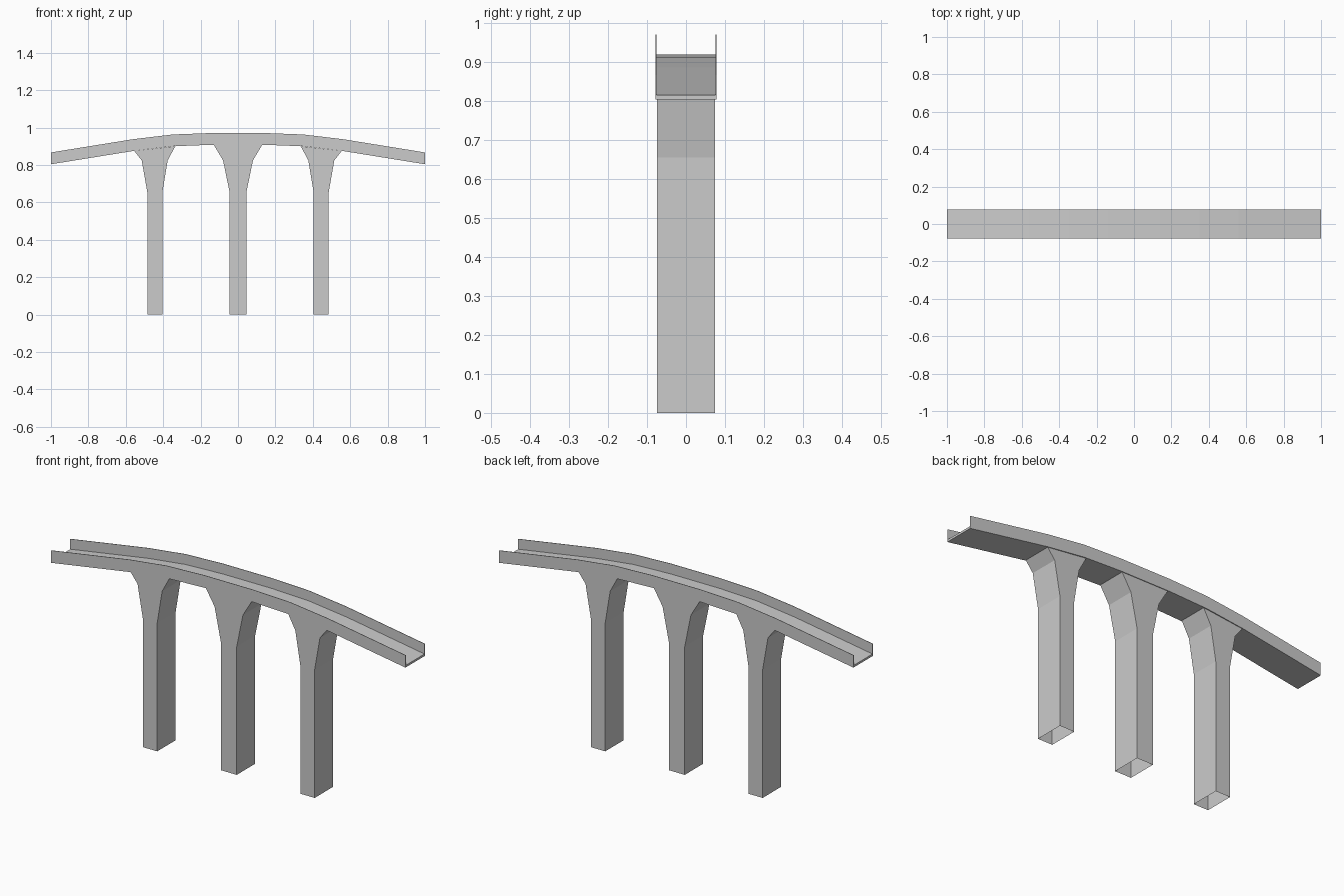
import bpy
import bmesh

if "Cube" in bpy.data.objects:
    bpy.data.objects.remove(bpy.data.objects["Cube"])

# Underside line of the deck, right half (x, z)
HALF = [(0.14, 0.908), (0.35, 0.900), (0.56, 0.875), (1.0, 0.804)]
STATIONS = [(-x, z) for x, z in reversed(HALF)] + HALF


def finish(name, bm):
    bmesh.ops.recalc_face_normals(bm, faces=bm.faces)
    mesh = bpy.data.meshes.new(name)
    bm.to_mesh(mesh)
    bm.free()
    obj = bpy.data.objects.new(name, mesh)
    bpy.context.collection.objects.link(obj)
    return obj


def loft(name, rings, cap):
    """Join closed rings of points with quads, optionally capping the ends."""
    bm = bmesh.new()
    loops = [[bm.verts.new(p) for p in ring] for ring in rings]
    for a, b in zip(loops, loops[1:]):
        n = len(a)
        for i in range(n):
            j = (i + 1) % n
            bm.faces.new((a[i], a[j], b[j], b[i]))
    if cap:
        bm.faces.new(loops[0])
        bm.faces.new(loops[-1])
    return finish(name, bm)


# Roadway: thin U-shaped channel with upright parapets, swept along the arch
OUT, IN, FLOOR, TOP = 0.078, 0.0755, 0.011, 0.063
SECTION = [(-OUT, 0), (OUT, 0), (OUT, TOP), (IN, TOP),
           (IN, FLOOR), (-IN, FLOOR), (-IN, TOP), (-OUT, TOP)]
loft("deck_with_parapets",
     [[(x, y, z + dz) for y, dz in SECTION] for x, z in STATIONS], True)


# Piers: hollow open shafts flaring up to the deck
def pier(name, levels, flip=1):
    w = 0.0745
    rings = []
    for x0, z0, x1, z1 in levels:
        x0, x1 = x0 * flip, x1 * flip
        rings.append([(x0, -w, z0), (x1, -w, z1), (x1, w, z1), (x0, w, z0)])
    return loft(name, rings, False)


MIDDLE = [(-0.045, 0, 0.045, 0), (-0.045, 0.655, 0.045, 0.655),
          (-0.08, 0.825, 0.08, 0.825), (-0.13, 0.908, 0.13, 0.908)]
SIDE = [(0.404, 0, 0.485, 0), (0.404, 0.655, 0.485, 0.655),
        (0.376, 0.825, 0.515, 0.825), (0.335, 0.9005, 0.555, 0.8755)]
pier("middle_pier", MIDDLE)
pier("right_pier", SIDE)
pier("left_pier", SIDE, -1)
